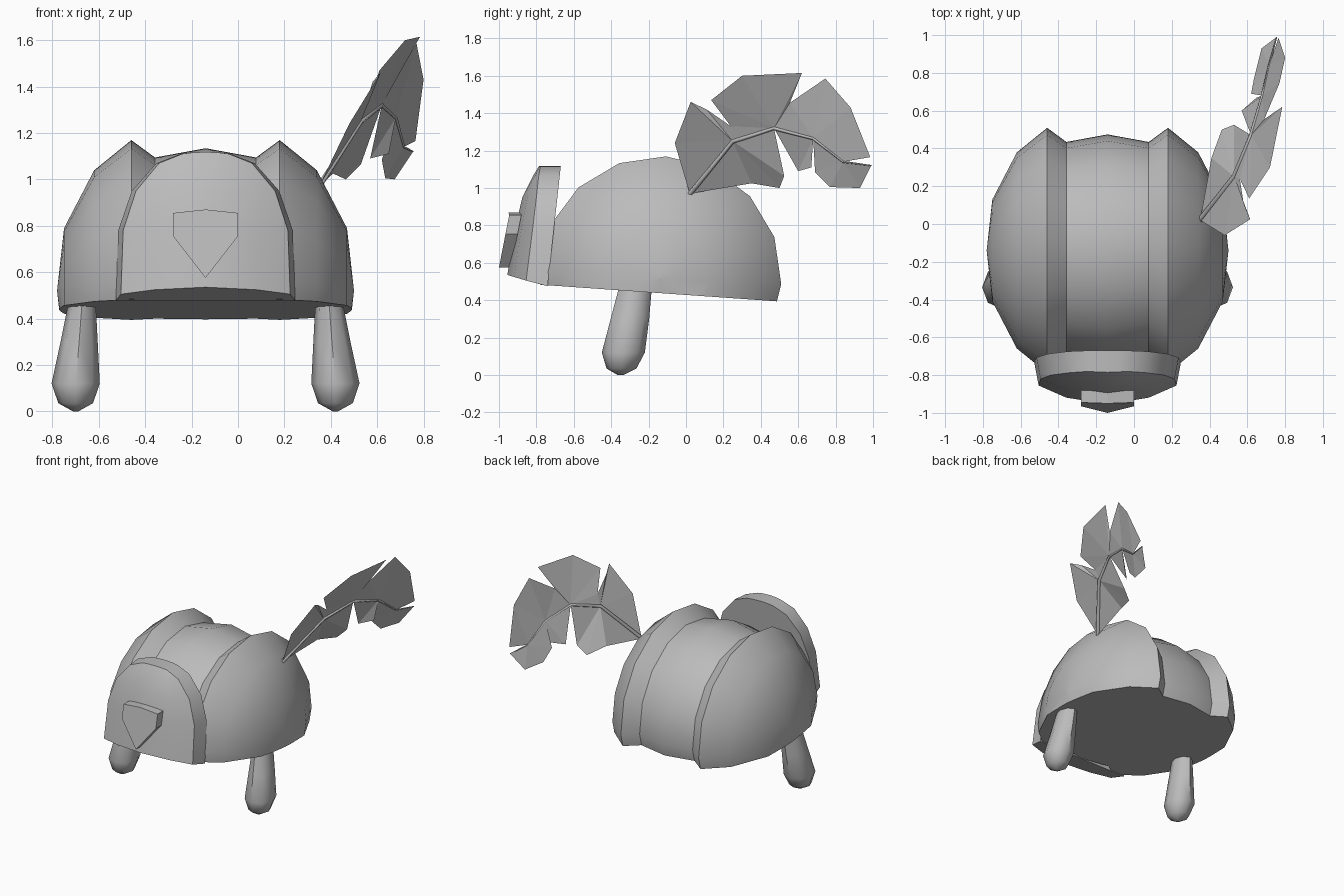
import bpy, bmesh
from math import sin, cos, pi, radians
from mathutils import Vector

old = bpy.data.objects.get("Cube")
if old:
    bpy.data.objects.remove(old, do_unlink=True)

CX = -0.14  # symmetry plane of the hat

grey = bpy.data.materials.new("plain_grey")
grey.use_nodes = True
grey.diffuse_color = (0.5, 0.5, 0.5, 1)
grey.node_tree.nodes["Principled BSDF"].inputs["Base Color"].default_value = (0.5, 0.5, 0.5, 1)


def finish(name, bm, smooth=None, fix=True):
    if fix:
        bmesh.ops.recalc_face_normals(bm, faces=bm.faces)
    me = bpy.data.meshes.new(name)
    bm.to_mesh(me)
    bm.free()
    ob = bpy.data.objects.new(name, me)
    bpy.context.collection.objects.link(ob)
    me.materials.append(grey)
    if smooth:
        bpy.ops.object.select_all(action='DESELECT')
        ob.select_set(True)
        bpy.context.view_layer.objects.active = ob
        bpy.ops.object.shade_smooth_by_angle(angle=radians(smooth))
    return ob


def loft(bm, rings):
    """Bridge closed rings of equal length; returns rings of verts."""
    vs = [[bm.verts.new(p) for p in ring] for ring in rings]
    n = len(vs[0])
    for a, b in zip(vs, vs[1:]):
        for i in range(n):
            j = (i + 1) % n
            bm.faces.new((a[i], a[j], b[j], b[i]))
    bm.faces.new(vs[0])
    bm.faces.new(vs[-1])


# Hat dome: two ridged side shells and a sunken middle band, turned about x
half = [(0.64, 0.002), (0.61, 0.27), (0.48, 0.52), (0.32, 0.65), (0.218, 0.575)]
stations = [(-x, r) for x, r in half] + [(0, 0.615)] + half[::-1]
SEG = 16
bm = bmesh.new()
loft(bm, [[(CX + x, -0.14 + r * cos(a), 0.52 + r * sin(a))
           for a in (2 * pi * i / SEG - radians(3) for i in range(SEG))]
          for x, r in stations])
cut = bmesh.ops.bisect_plane(bm, geom=bm.verts[:] + bm.edges[:] + bm.faces[:],
                             plane_co=(0, -0.14, 0.438), plane_no=(0, 0.07, 1), clear_inner=True)
rim = [e for e in cut["geom_cut"] if isinstance(e, bmesh.types.BMEdge)]
bmesh.ops.contextual_create(bm, geom=rim)
finish("hat_dome", bm, 35)

# Front plate: rows of height, half width, edge depth, centre depth
rows = [(0.505, 0.365, -0.855, -0.955), (0.78, 0.355, -0.82, -0.915), (0.95, 0.30, -0.80, -0.875),
        (1.07, 0.20, -0.787, -0.815), (1.11, 0.10, -0.78, -0.785)]
cols = [-1, -0.6, 0, 0.6, 1]
bm = bmesh.new()
grid = []
for k, (z, w, ye, yc) in enumerate(rows):
    lift = 0.03 if k == 0 else 0.008 if k == 4 else 0
    grid.append([bm.verts.new((CX + w * u, yc + (ye - yc) * u * u, z + lift * (1 - u * u))) for u in cols])
for a, b in zip(grid, grid[1:]):
    for i in range(4):
        bm.faces.new((a[i], a[i + 1], b[i + 1], b[i]))
ext = bmesh.ops.extrude_face_region(bm, geom=bm.faces[:], use_keep_orig=True)
for v in ext["geom"]:
    if isinstance(v, bmesh.types.BMVert):
        v.co.x = CX + (v.co.x - CX) * 1.06
        if v.co.z < 0.6:
            v.co.z = 0.475
        v.co.y = -0.74 + 0.11 * (v.co.z - 0.475)
finish("front_plate", bm, 30)

# Shield badge on the plate
shield = [(0, 0.87, -0.95), (0.14, 0.855, -0.945), (0.14, 0.755, -0.965),
          (0, 0.575, -1.0), (-0.14, 0.755, -0.965), (-0.14, 0.855, -0.945)]
bm = bmesh.new()
loft(bm, [[(CX + x, y + d, z) for x, z, y in shield] for d in (0, 0.065)])
finish("shield_badge", bm)

# Hanging side tassels: height, offset, depth, radii
drop = [(0.5, 0.53, -0.265, 0.055, 0.085), (0.3, 0.545, -0.3, 0.08, 0.103),
        (0.12, 0.56, -0.335, 0.104, 0.115), (0.035, 0.56, -0.345, 0.075, 0.08),
        (0, 0.56, -0.35, 0.012, 0.015)]
for side, label in ((1, "left"), (-1, "right")):
    bm = bmesh.new()
    loft(bm, [[(CX + side * x + rx * cos(i * pi / 4), y + ry * sin(i * pi / 4), z) for i in range(8)]
              for z, x, y, rx, ry in drop])
    finish(label + "_tassel", bm, 50)

# Feather: curved quill
quill = [(0.35, 0.02, 0.97), (0.53, 0.25, 1.25), (0.62, 0.47, 1.32),
         (0.68, 0.68, 1.265), (0.715, 0.84, 1.14), (0.755, 0.99, 1.12)]
curve = bpy.data.curves.new("feather_quill", 'CURVE')
curve.dimensions = '3D'
curve.bevel_depth = 0.016
curve.bevel_resolution = 0
curve.use_fill_caps = True
line = curve.splines.new('POLY')
line.points.add(len(quill) - 1)
for i, (pt, co) in enumerate(zip(line.points, quill)):
    pt.co = (*co, 1)
    pt.radius = 1 - 0.16 * i
curve.materials.append(grey)
bpy.context.collection.objects.link(bpy.data.objects.new("feather_quill", curve))

# Feather vanes: stretch of quill followed, then the free outer edge
vanes = [
    ((0, 1), [(0.56, 0.24, 1.33), (0.58, 0.11, 1.42), (0.615, 0.025, 1.46), (0.48, -0.06, 1.24)]),
    ((1, 2), [(0.69, 0.555, 1.455), (0.785, 0.62, 1.615), (0.72, 0.3, 1.6), (0.61, 0.135, 1.47), (0.56, 0.24, 1.33)]),
    ((2, 4), [(0.765, 0.985, 1.165), (0.8, 0.88, 1.43), (0.77, 0.745, 1.585), (0.69, 0.555, 1.455)]),
    ((0, 2), [(0.53, 0.525, 1.065), (0.465, 0.5, 1.0), (0.41, 0.35, 1.025)]),
    ((2, 3), [(0.65, 0.67, 1.11), (0.57, 0.6, 1.09)]),
    ((3, 5), [(0.675, 0.93, 1.0), (0.635, 0.77, 1.005), (0.62, 0.69, 1.085)]),
]
bm = bmesh.new()
for (a, b), edge in vanes:
    spine = [Vector(p) for p in quill[a:b + 1]]
    free = [Vector(p) for p in reversed(edge)]
    # zip triangles between the quill and the free edge
    i = j = 0
    while i < len(spine) - 1 or j < len(free) - 1:
        step_quill = j == len(free) - 1 or (
            i < len(spine) - 1 and (spine[i + 1] - free[j]).length < (free[j + 1] - spine[i]).length)
        new = spine[i + 1] if step_quill else free[j + 1]
        bm.faces.new([bm.verts.new(p) for p in (spine[i], free[j], new)])
        i, j = (i + 1, j) if step_quill else (i, j + 1)
bmesh.ops.remove_doubles(bm, verts=bm.verts, dist=0.0005)
finish("feather_vanes", bm)
